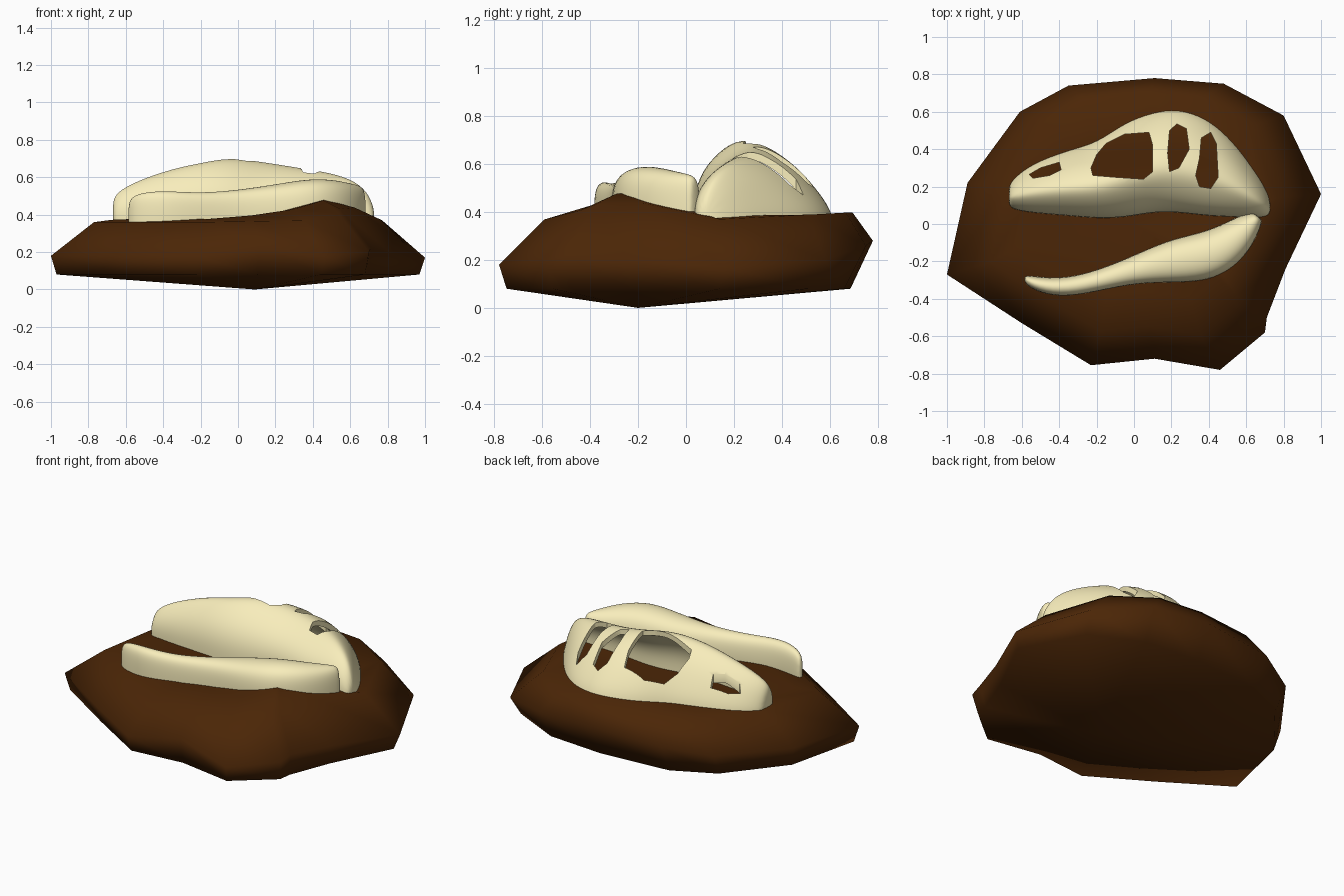
import bpy, bmesh, math

if "Cube" in bpy.data.objects:
    bpy.data.objects.remove(bpy.data.objects["Cube"])


def material(name, color):
    m = bpy.data.materials.new(name)
    m.diffuse_color = (*color, 1)
    m.use_nodes = True
    m.node_tree.nodes["Principled BSDF"].inputs["Base Color"].default_value = m.diffuse_color
    return m


bone = material("bone", (0.94, 0.85, 0.50))
soil = material("soil", (0.070, 0.019, 0.002))


def add_mesh(name, verts, faces, mat=None):
    me = bpy.data.meshes.new(name)
    me.from_pydata(verts, [], faces)
    bm = bmesh.new()
    bm.from_mesh(me)
    bmesh.ops.recalc_face_normals(bm, faces=bm.faces)
    bm.to_mesh(me)
    bm.free()
    ob = bpy.data.objects.new(name, me)
    bpy.context.collection.objects.link(ob)
    if mat:
        me.materials.append(mat)
    return ob


def finish(ob, angle):
    bpy.ops.object.select_all(action='DESELECT')
    bpy.context.view_layer.objects.active = ob
    ob.select_set(True)
    bpy.ops.object.convert(target='MESH')
    bpy.ops.object.shade_smooth_by_angle(angle=math.radians(angle))


def loft(name, stations, section, base):
    """Domed strip: each station is front x, y, back x, y and top height."""
    n = len(section)
    verts = [(x0 + (x1 - x0) * t, y0 + (y1 - y0) * t, base + (top - base) * u)
             for x0, y0, x1, y1, top in stations for t, u in section]
    faces = [(i * n + j, i * n + j + 1, (i + 1) * n + j + 1, (i + 1) * n + j)
             for i in range(len(stations) - 1) for j in range(n - 1)]
    last = (len(stations) - 1) * n
    faces += [tuple(range(n)), tuple(range(last, last + n))]
    ob = add_mesh(name, verts, faces, bone)
    sub = ob.modifiers.new("smooth", 'SUBSURF')
    sub.levels = sub.render_levels = 2
    return ob


def prism(name, outline, z0, z1):
    n = len(outline)
    verts = [(x, y, z) for z in (z0, z1) for x, y in outline]
    faces = [(i, (i + 1) % n, n + (i + 1) % n, n + i) for i in range(n)]
    faces += [tuple(range(n)), tuple(range(n, 2 * n))]
    ob = add_mesh(name, verts, faces)
    ob.hide_render = True
    return ob


# Ground slab: rings stacked from the lower rim to the raised top
rim = [(-1, -.27, .18), (-.89, .22, .20), (-.61, .60, .22), (-.35, .74, .26),
       (.11, .78, .28), (.48, .75, .26), (.80, .58, .20), (1, .16, .17),
       (.81, -.24, .20), (.71, -.50, .22), (.70, -.58, .20), (.46, -.78, .18),
       (.11, -.72, .24), (-.23, -.755, .18), (-.60, -.53, .18)]


def mound(x, y, z):
    return (x, y, z + .105 * math.exp(-((x - .47) / .34) ** 2 - ((y + .25) / .22) ** 2))


rings = [[(x * .97, y * (.96 if y < 0 else .88), .08) for x, y, z in rim], rim]
rings.append([mound(x * .77, y * (.76 if y < 0 else .89), .36 + .05 * max(0, y)) for x, y, z in rim])
rings.append([mound(x * .65, y * .5, .375) for x, y, z in rim])
n = len(rim)
verts = [v for r in rings for v in r] + [(.09, -.20, 0), (0, 0, .38)]
faces = [(k * n + i, k * n + (i + 1) % n, (k + 1) * n + (i + 1) % n, (k + 1) * n + i)
         for k in range(3) for i in range(n)]
faces += [(i, (i + 1) % n, 4 * n) for i in range(n)]
faces += [(3 * n + i, 3 * n + (i + 1) % n, 4 * n + 1) for i in range(n)]
finish(add_mesh("ground_slab", verts, faces, soil), 180)

# Skull: hollow half shell, steep at the front and sloping to the back
section = [(0, 0), (.0, .28), (.035, .5), (.11, .7), (.24, .89), (.39, 1.02), (.54, .94),
           (.72, .73), (.87, .44), (.97, .19), (1, 0)]
profile = [(-.67, .10, .20, .47), (-.65, .08, .24, .52), (-.55, .06, .325, .58),
           (-.35, .045, .40, .65), (-.20, .03, .435, .68), (-.05, .035, .55, .71),
           (.10, .065, .605, .69), (.23, .065, .628, .67), (.38, .045, .58, .645),
           (.50, .04, .48, .625), (.61, .035, .34, .59), (.69, .035, .22, .53),
           (.73, .05, .13, .43)]
skull = loft("skull", [(x, a, x, b, h) for x, a, b, h in profile], section, .355)
shell = skull.modifiers.new("shell", 'SOLIDIFY')
shell.thickness = .03
shell.offset = -1

# Openings: nostril, eye and two at the rear
holes = [
    [(-.56, .265), (-.50, .30), (-.40, .33), (-.39, .29), (-.45, .26), (-.54, .245)],
    [(-.23, .30), (-.20, .37), (-.15, .43), (-.05, .48), (.08, .49), (.10, .42),
     (.10, .28), (.05, .24), (-.10, .25), (-.22, .26)],
    [(.19, .50), (.23, .535), (.28, .51), (.295, .40), (.24, .30), (.19, .28), (.18, .38)],
    [(.36, .46), (.41, .49), (.44, .43), (.45, .25), (.41, .19), (.35, .20), (.33, .26), (.35, .35)],
]
cutters = []
for outline in holes:
    cut = prism("opening_cutter", outline, .2, .9)
    cutters.append(cut)
    mod = skull.modifiers.new("opening", 'BOOLEAN')
    mod.object = cut
    mod.operation = 'DIFFERENCE'
    mod.solver = 'EXACT'
finish(skull, 50)
for cut in cutters:
    bpy.data.objects.remove(cut)

# Lower jaw: solid curved bar thickening to the right
jaw_section = [(0, 0), (-.02, .35), (0, .7), (.12, .93), (.42, 1.02), (.75, .96),
               (.97, .75), (1.03, .3), (1, 0)]
jaw_path = [(-.59, -.305, -.585, -.275, .47), (-.55, -.35, -.54, -.28, .515),
            (-.40, -.395, -.40, -.295, .53), (-.20, -.36, -.24, -.265, .515),
            (.02, -.31, -.04, -.19, .53), (.25, -.31, .18, -.09, .565),
            (.43, -.295, .35, -.055, .595), (.57, -.20, .47, -.01, .585),
            (.65, -.08, .56, .04, .565), (.68, .0, .62, .055, .555), (.685, .025, .64, .06, .53)]
finish(loft("lower_jaw", jaw_path, jaw_section, .345), 50)
